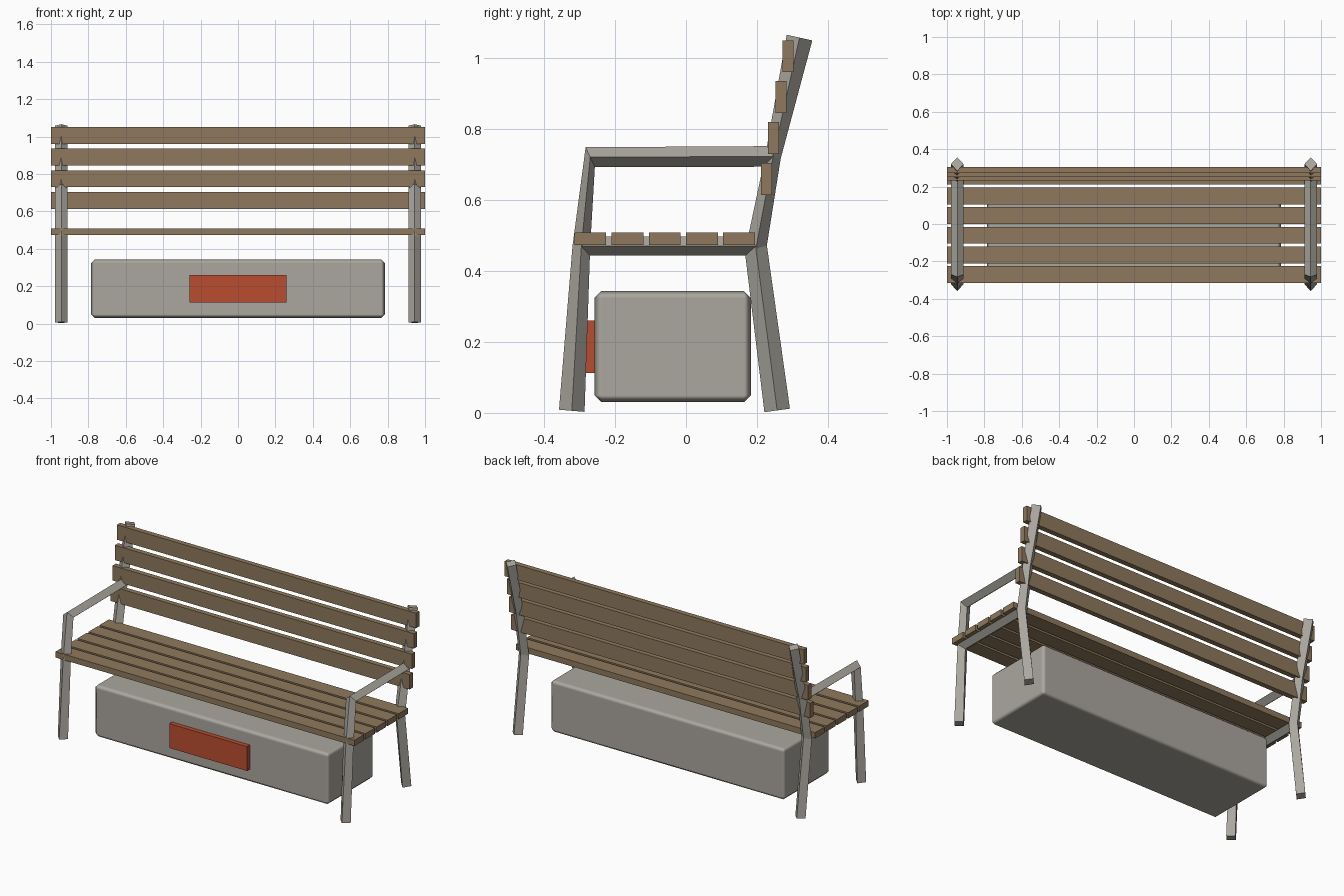
import bpy
import bmesh
import math
from mathutils import Vector

cube = bpy.data.objects.get("Cube")
if cube:
    bpy.data.objects.remove(cube, do_unlink=True)


def material(name, rgb):
    mat = bpy.data.materials.new(name)
    mat.use_nodes = True
    mat.diffuse_color = (*rgb, 1)
    mat.node_tree.nodes["Principled BSDF"].inputs["Base Color"].default_value = (*rgb, 1)
    return mat


grey = material("warm_grey", (0.41, 0.39, 0.35))
wood = material("brown_wood", (0.275, 0.191, 0.109))
red = material("brick_red", (0.49, 0.076, 0.028))


def finish(name, bm, mat):
    bmesh.ops.recalc_face_normals(bm, faces=bm.faces)
    mesh = bpy.data.meshes.new(name)
    bm.to_mesh(mesh)
    bm.free()
    mesh.materials.append(mat)
    obj = bpy.data.objects.new(name, mesh)
    bpy.context.collection.objects.link(obj)
    return obj


def box(name, xs, ys, zs, mat):
    """Box between pairs of limits on each axis."""
    bm = bmesh.new()
    bmesh.ops.create_cube(bm, size=1)
    for v in bm.verts:
        v.co = [lim[0] + (c + 0.5) * (lim[1] - lim[0])
                for c, lim in zip(v.co, (xs, ys, zs))]
    return finish(name, bm, mat)


def diamond_bar(name, nodes, half_x=0.034, x=0.945):
    """Diamond-section bar; each node is centre y, z and the half-diagonal dy, dz."""
    bm = bmesh.new()
    rings = []
    for y, z, dy, dz in nodes:
        c, d, s = Vector((x, y, z)), Vector((0, dy, dz)), Vector((half_x, 0, 0))
        rings.append([bm.verts.new(p) for p in (c + d, c + s, c - d, c - s)])
    for a, b in zip(rings, rings[1:]):
        for i in range(4):
            j = (i + 1) % 4
            bm.faces.new((a[i], a[j], b[j], b[i]))
    bm.faces.new(rings[0])
    bm.faces.new(rings[-1])
    obj = finish(name, bm, grey)
    obj.modifiers.new("mirror", "MIRROR").use_mirror_merge = False
    return obj


# Metal end frames, mirrored to both sides
diamond_bar("front_leg_and_armrest", [
    (-0.322, 0.006, 0.036, -0.003),
    (-0.295, 0.47, 0.025, 0),
    (-0.270, 0.721, 0.013, -0.028),
    (0.245, 0.723, 0, -0.029)])
diamond_bar("rear_leg_and_back_post", [
    (0.257, 0.007, 0.036, 0.005),
    (0.197, 0.463, 0.031, 0.009),
    (0.245, 0.72, 0.022, -0.003),
    (0.320, 1.058, 0.036, -0.008)])
diamond_bar("seat_rail", [
    (-0.295, 0.47, 0, 0.027),
    (0.197, 0.47, 0, 0.027)])

# Wooden seat slats
for i in range(5):
    y = -0.315 + i * 0.105
    box(f"seat_slat_{i + 1}", (-1, 1), (y, y + 0.09), (0.473, 0.508), wood)

# Upright wooden back slats, stepped backwards
for i in range(4):
    y = 0.211 + i * 0.0205
    z = 0.614 + i * 0.1155
    box(f"back_slat_{i + 1}", (-1, 1), (y, y + 0.031), (z, z + 0.09), wood)

# Storage chest under the seat with softened edges
chest = box("storage_chest", (-0.785, 0.785), (-0.258, 0.183), (0.03, 0.344), grey)
chest.data.shade_smooth()
bevel = chest.modifiers.new("bevel", "BEVEL")
bevel.width = 0.02
bevel.segments = 1
bevel.limit_method = "ANGLE"
bevel.angle_limit = math.radians(30)
bevel.harden_normals = True

# Front panel on the chest
box("chest_panel", (-0.26, 0.26), (-0.285, -0.25), (0.113, 0.26), red)
